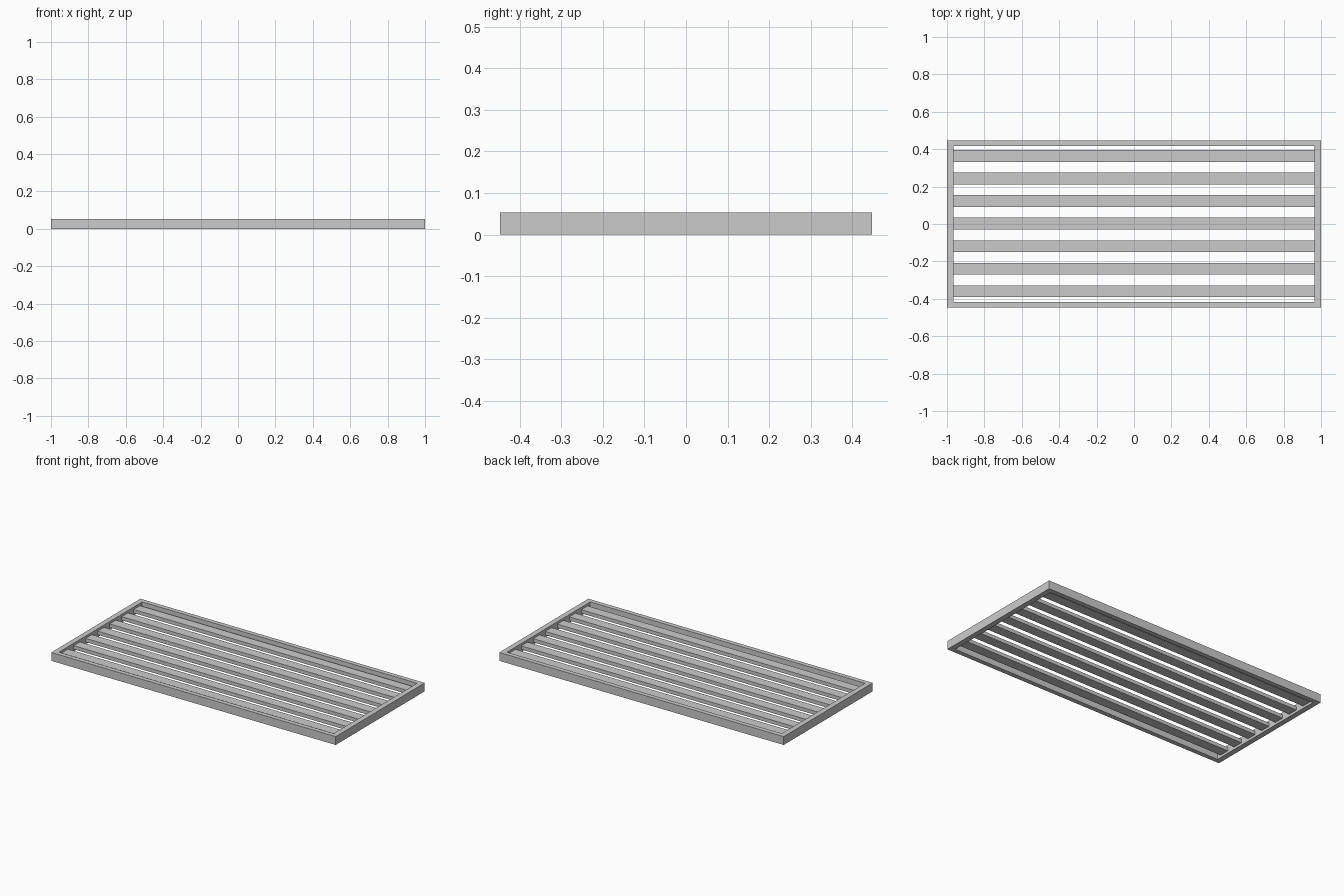
import bpy

if "Cube" in bpy.data.objects:
    bpy.data.objects.remove(bpy.data.objects["Cube"])

def box(name, x0, x1, y0, y1, z0, z1):
    bpy.ops.mesh.primitive_cube_add(size=1, location=((x0 + x1) / 2, (y0 + y1) / 2, (z0 + z1) / 2))
    o = bpy.context.object
    o.name = name
    o.scale = (x1 - x0, y1 - y0, z1 - z0)
    bpy.ops.object.transform_apply(location=False, rotation=False, scale=True)
    return o

W, D, H = 1.0, 0.447, 0.053      # half width, half depth, height
IX, IY = 0.966, 0.418            # inner opening half sizes

# Outer frame: one mitre-free ring
ring = [(-W, -D), (W, -D), (W, D), (-W, D)]
inner = [(-IX, -IY), (IX, -IY), (IX, IY), (-IX, IY)]
verts = [(x, y, z) for z in (0, H) for loop in (ring, inner) for x, y in loop]
faces = []
for i in range(4):
    j = (i + 1) % 4
    faces += [(i, j, 8 + j, 8 + i), (4 + j, 4 + i, 12 + i, 12 + j),
              (8 + i, 8 + j, 12 + j, 12 + i), (j, i, 4 + i, 4 + j)]
mesh = bpy.data.meshes.new("frame")
mesh.from_pydata(verts, [], faces)
bpy.context.collection.objects.link(bpy.data.objects.new("frame", mesh))

# Seven evenly spaced flat slats
for i in range(7):
    y = (i - 3) * 0.1205 + 0.002
    box(f"slat_{i + 1}", -IX, IX, y - 0.0315, y + 0.0315, 0.015, 0.038)
